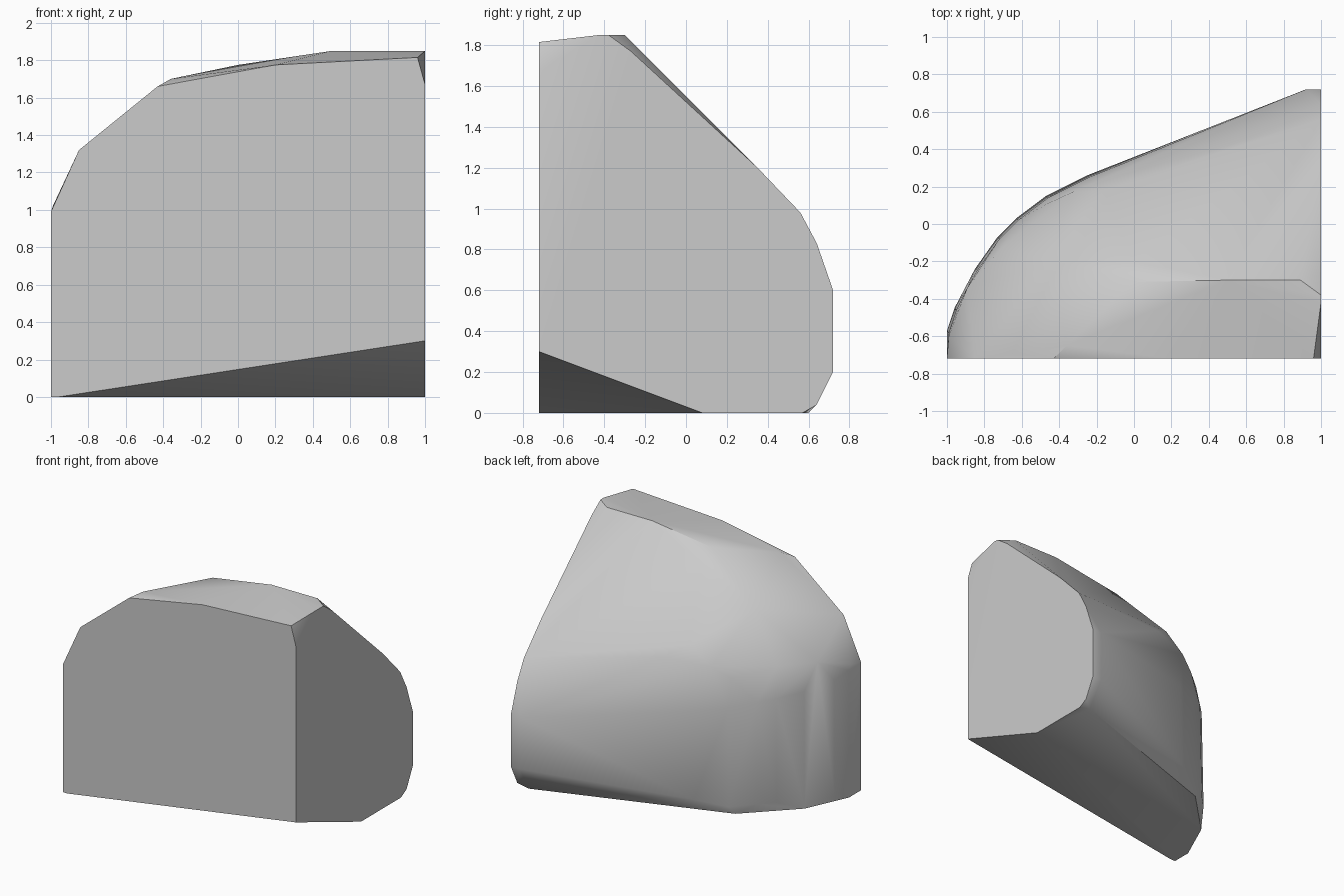
import bpy
import bmesh
from math import radians

# Remove the default cube only
default_cube = bpy.data.objects.get("Cube")
if default_cube:
    bpy.data.objects.remove(default_cube, do_unlink=True)


def make_material(name, colour):
    material = bpy.data.materials.new(name)
    material.use_nodes = True
    material.diffuse_color = colour
    shader = next(node for node in material.node_tree.nodes
                  if node.type == "BSDF_PRINCIPLED")
    shader.inputs["Base Color"].default_value = colour
    shader.inputs["Roughness"].default_value = 0.9
    return material


def hull_object(name, points, material, smooth_angle):
    """Wrap the corner points in a convex skin with merged flat facets."""
    bm = bmesh.new()
    for point in points:
        bm.verts.new(point)
    hull = bmesh.ops.convex_hull(bm, input=list(bm.verts))
    spare = {item for key in ("geom_interior", "geom_unused")
             for item in hull[key] if isinstance(item, bmesh.types.BMVert)}
    bmesh.ops.delete(bm, geom=list(spare), context="VERTS")
    bmesh.ops.dissolve_limit(bm, angle_limit=radians(1),
                             verts=list(bm.verts), edges=list(bm.edges))
    bmesh.ops.recalc_face_normals(bm, faces=list(bm.faces))
    mesh = bpy.data.meshes.new(name)
    bm.to_mesh(mesh)
    bm.free()
    mesh.materials.append(material)
    obj = bpy.data.objects.new(name, mesh)
    bpy.context.collection.objects.link(obj)
    bpy.ops.object.select_all(action="DESELECT")
    obj.select_set(True)
    bpy.context.view_layer.objects.active = obj
    bpy.ops.object.shade_smooth_by_angle(angle=smooth_angle)
    return obj


# Flat front cut: outline as (x, z)
FRONT_Y = -0.72
front_outline = [(-1, 0), (-1, 0.99), (-0.85, 1.32), (-0.43, 1.66),
                 (0.2, 1.775), (0.96, 1.815), (1, 1.67), (1, 0.3), (-0.96, 0)]
points = [(x, FRONT_Y, z) for x, z in front_outline]

# Flat side cut: outline as (y, z)
SIDE_X = 1
side_outline = [(0.08, 0), (0.57, 0), (0.64, 0.04), (0.72, 0.2), (0.72, 0.6),
                (0.64, 0.83), (0.56, 0.98), (0.35, 1.2), (-0.27, 1.77),
                (-0.38, 1.85), (-0.42, 1.85)]
points += [(SIDE_X, y, z) for y, z in side_outline]

# Rounded back wall: (x, y) with the lower and upper height of each upright;
# the uprights lean in slightly towards the top
back_wall = [(0.92, 0.72, 0.2, 0.6), (-0.25, 0.26, 0.1, 0.78),
             (-0.47, 0.15, 0.06, 0.82), (-0.63, 0.03, 0.08, 0.86),
             (-0.73, -0.07, 0.08, 0.88), (-0.85, -0.24, 0, 0.9),
             (-0.96, -0.45, 0.05, 0.94), (-1, -0.57, 0, 0.98)]
for x, y, low, high in back_wall:
    lean = 0.01 if x < 0.9 else 0
    points += [(x, y, low), (x + lean, y - lean, high)]

# Bottom edge behind the slanted undercut
points += [(0.93, 0.6, 0), (-0.5, 0.11, 0)]

# Shoulder where the wall rolls over into the slope
points += [(0, 0.28, 1.15), (-0.16, 0.18, 1.25), (-0.33, 0.17, 1.12),
           (-0.46, 0.11, 1.04), (-0.7, -0.12, 1.11), (-0.89, -0.34, 1.11),
           (-0.99, -0.6, 1.02)]

# Domed upper slope
points += [(0, -0.2, 1.68), (-0.08, -0.02, 1.47), (-0.45, -0.2, 1.46)]

# Ridge between the top facet and the back slope
points += [(0.89, -0.3, 1.85), (0.5, -0.3, 1.85),
           (0, -0.31, 1.775), (-0.36, -0.65, 1.7)]

stone = make_material("stone_grey", (0.6, 0.6, 0.6, 1))
hull_object("rock_chunk", points, stone, radians(40))
